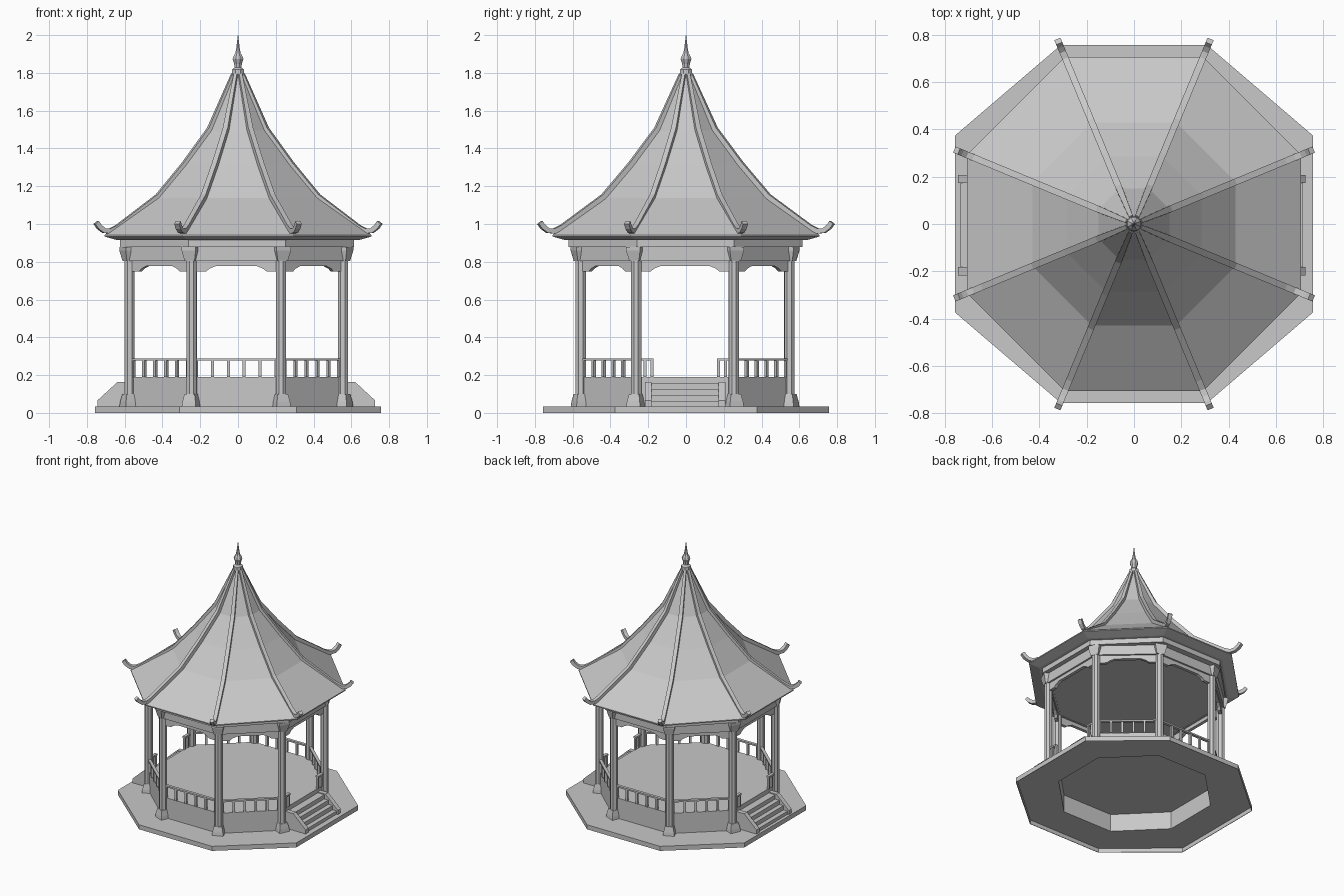
import bpy, bmesh, math
from mathutils import Vector

cube = bpy.data.objects.get("Cube")
if cube:
    bpy.data.objects.remove(cube, do_unlink=True)

grey = bpy.data.materials.new("stone_grey")
grey.use_nodes = True
grey.diffuse_color = (0.58, 0.58, 0.58, 1)
grey.node_tree.nodes["Principled BSDF"].inputs["Base Color"].default_value = (0.58, 0.58, 0.58, 1)


def loft(name, *bodies, closed=False):
    """Skin each body's rings of points; cap the ends or join them into a loop."""
    bm = bmesh.new()
    for rings in bodies:
        loops = [[bm.verts.new(p) for p in ring] for ring in rings]
        pairs = list(zip(loops, loops[1:]))
        if closed:
            pairs.append((loops[-1], loops[0]))
        else:
            bm.faces.new(loops[0])
            bm.faces.new(loops[-1])
        for a, b in pairs:
            for i in range(len(a)):
                j = (i + 1) % len(a)
                bm.faces.new((a[i], a[j], b[j], b[i]))
    bmesh.ops.recalc_face_normals(bm, faces=bm.faces)
    mesh = bpy.data.meshes.new(name)
    bm.to_mesh(mesh)
    bm.free()
    mesh.materials.append(grey)
    obj = bpy.data.objects.new(name, mesh)
    bpy.context.collection.objects.link(obj)
    return obj


def corners(p, q, z, c=(0, 0), grow=0):
    """Eight corners around c from one near the x axis and one near the y axis."""
    quarter = [p, q, (-q[0], q[1]), (-p[0], p[1])]
    ring = [Vector((x, y, 0)) for x, y in quarter + [(-x, -y) for x, y in quarter]]
    return [v * (1 + grow) + Vector((*c, z)) for v in ring]


def ngon(r, z, n=8, c=(0, 0), turn=math.pi / 8):
    angles = [turn + math.tau * i / n for i in range(n)]
    return [Vector((c[0] + r * math.cos(a), c[1] + r * math.sin(a), z)) for a in angles]


def board(a, b, outline, thick):
    """Outline of (distance along, height), made solid across the line from a to b."""
    d = (b - a).normalized()
    n = Vector((d.y, -d.x, 0)) * thick / 2
    return [[a + d * t + Vector((0, 0, z)) + s * n for t, z in outline] for s in (-1, 1)]


def bar(a, b, z0, z1, thick):
    length = (b - a).length
    return board(a, b, [(0, z0), (length, z0), (length, z1), (0, z1)], thick)


# Foundation shell, open underneath, and hollow podium
SLAB, FLOOR = 0.035, 0.19
MID = (-0.009, -0.005)
base = ((0.757, 0.375), (0.31, 0.757))
posts = ((0.565, 0.258), (0.236, 0.552))
loft("foundation_slab", [corners(*base, 0), corners(*base, SLAB),
                         ngon(0.552, SLAB, c=MID), ngon(0.552, SLAB - 0.004, c=MID),
                         corners(*base, SLAB - 0.004, grow=-0.005),
                         corners(*base, 0, grow=-0.005)], closed=True)
loft("podium", [ngon(0.552, 0.165, c=MID), ngon(0.552, SLAB, c=MID),
                corners(*posts, SLAB, MID), corners(*posts, FLOOR, MID)])

# Columns with flared feet and capitals
spots = corners(*posts, 0, MID)
shafts, feet, capitals = [], [], []
for p in spots:
    out = math.atan2(p.y, p.x) + math.pi / 4
    c = (p.x, p.y)
    shafts.append([ngon(0.029, z, 8, c, out) for z in (SLAB, 0.876)])
    feet.append([ngon(r, z, 4, c, out) for r, z in ((0.057, SLAB), (0.053, 0.06), (0.041, 0.1))])
    capitals.append([ngon(r, z, 4, c, out) for r, z in ((0.04, 0.805), (0.058, 0.86), (0.058, 0.877))])
loft("column_shafts", *shafts)
loft("column_feet", *feet)
loft("column_capitals", *capitals)

# Beams, arched brackets and railings on every side
beams, brackets, rails, balusters = [], [], [], []


def railing(a, b, places):
    rails.append(bar(a, b, 0.277, 0.289, 0.022))
    d = (b - a).normalized()
    for t in places:
        m = a + d * t
        balusters.append(bar(m - d * 0.008, m + d * 0.008, FLOOR, 0.278, 0.016))


for i, a in enumerate(spots):
    b = spots[(i + 1) % 8]
    length = (b - a).length
    beams.append(bar(a, b, 0.805, 0.877, 0.05))
    half = [(0.02, 0.806), (0.02, 0.748), (0.075, 0.748), (0.095, 0.764), (0.13, 0.778)]
    brackets.append(board(a, b, half + [(length - t, z) for t, z in reversed(half)], 0.024))
    if i in (3, 7):
        # Entrance sides keep short rails ending in a post
        for end, other in ((a, b), (b, a)):
            railing(end, end + (other - end).normalized() * 0.09, (0.045, 0.082))
    else:
        inset = 0.026
        railing(a, b, [inset + (length - 2 * inset) * k / 5 for k in range(6)])
loft("lintel_beams", *beams)
loft("arched_brackets", *brackets)
loft("hand_rails", *rails)
loft("balusters", *balusters)
loft("ceiling", [corners(*posts, z, MID) for z in (0.807, 0.82)])

# Steps with sloping side walls at both entrances
steps = [(0.55, SLAB), (0.725, SLAB)]
for k in range(4):
    x, z = 0.725 - 0.035 * k, 0.06 + 0.032 * k
    steps += [(x, z), (x - 0.035, z)]
steps.append((0.55, 0.156))
wall = [(0.55, SLAB), (0.735, SLAB), (0.735, 0.066), (0.63, 0.163), (0.55, 0.163)]


def across(outline, side, y0, y1):
    return [[Vector((MID[0] + side * x, MID[1] + y, z)) for x, z in outline] for y in (y0, y1)]


for label, side in (("left", 1), ("right", -1)):
    loft(label + "_steps", across(steps, side, -0.18, 0.18))
    loft(label + "_step_walls", across(wall, side, -0.213, -0.178),
         across(wall, side, 0.178, 0.213))

# Frieze under the eaves
loft("frieze", [ngon(r, z, c=(MID[0] / 2, MID[1] / 2)) for r, z in
                ((0.67, 0.877), (0.67, 0.916), (0.58, 0.916), (0.58, 0.877))], closed=True)

# Swept roof
slope = [(0.765, 0.942), (0.465, 1.138), (0.31, 1.31), (0.163, 1.495), (0.03, 1.785)]
loft("roof", [ngon(r, z) for r, z in [(0.69, 0.914), (0.765, 0.934)] + slope])

# Ridges curling up past the corners, a little longer at front and back
path = [(0.025, 1.79), (0.163, 1.503), (0.31, 1.318), (0.465, 1.146),
        (0.70, 0.983), (0.745, 0.962), (0.78, 0.965), (0.807, 0.984), (0.825, 1.008)]
ridges = []
for i in range(8):
    a = math.pi / 8 + i * math.pi / 4
    out, tangent = Vector((math.cos(a), math.sin(a), 0)), Vector((-math.sin(a), math.cos(a), 0))
    reach = 1.015 if i % 4 in (1, 2) else 0.985
    pts = [out * r * reach + Vector((0, 0, z)) for r, z in path]
    rings = []
    for k, p in enumerate(pts):
        d = (pts[min(k + 1, len(pts) - 1)] - pts[max(k - 1, 0)]).normalized()
        n = d.cross(tangent) * 0.013
        w = tangent * (0.009 if k == 0 else 0.014)
        rings.append([p - w - n, p + w - n, p + w + n, p - w + n])
    ridges.append(rings)
loft("roof_ridges", *ridges)

# Finial
spire = [(0.036, 1.775), (0.034, 1.818), (0.02, 1.828), (0.022, 1.848), (0.031, 1.873),
         (0.027, 1.886), (0.015, 1.905), (0.01, 1.93), (0.001, 2.0)]
loft("finial", [ngon(r, z) for r, z in spire])
